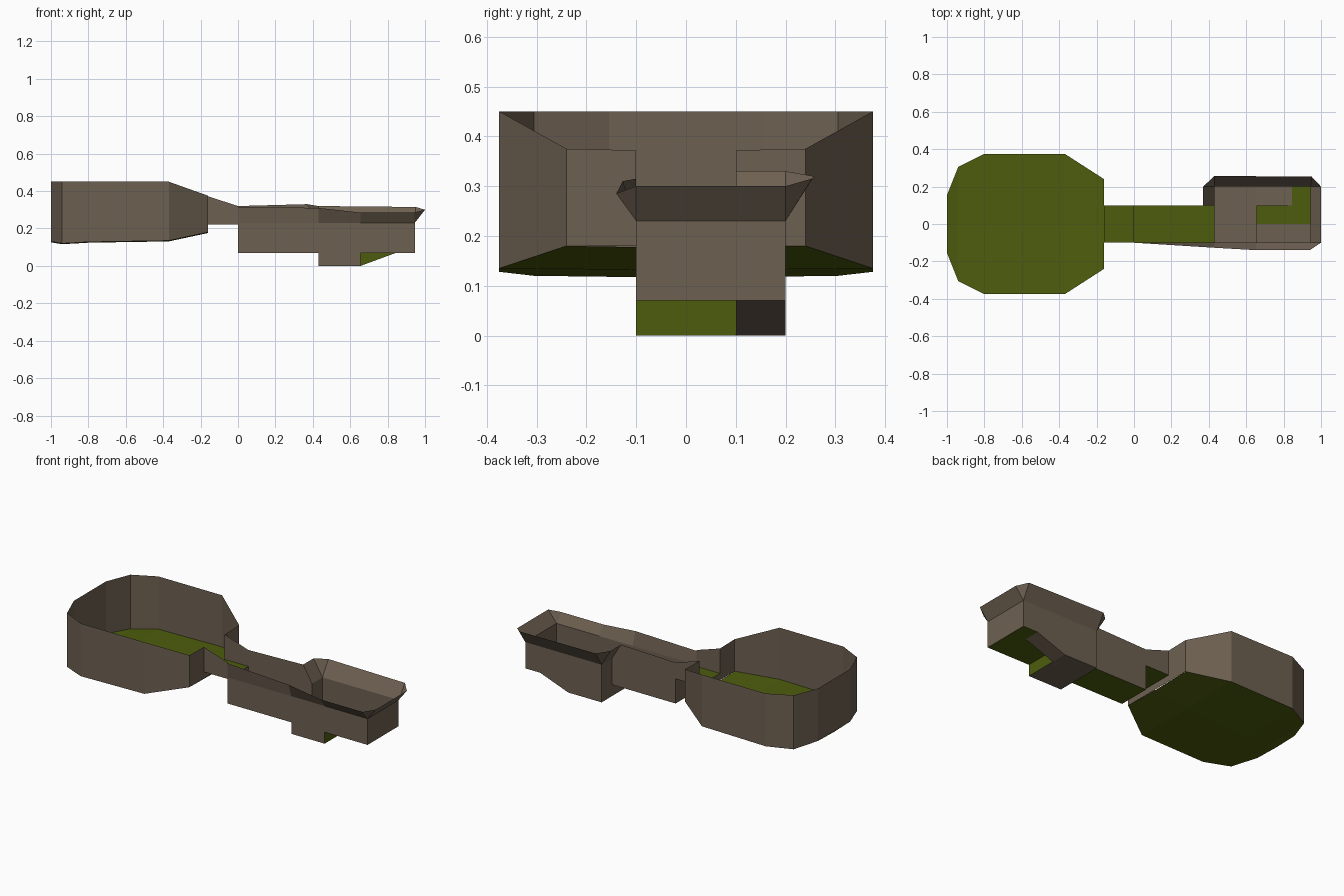
import bpy

if "Cube" in bpy.data.objects:
    bpy.data.objects.remove(bpy.data.objects["Cube"])


def material(name, rgb):
    m = bpy.data.materials.new(name)
    m.diffuse_color = (*rgb, 1)
    m.use_nodes = True
    m.node_tree.nodes["Principled BSDF"].inputs["Base Color"].default_value = m.diffuse_color
    return m


STONE = material("brown stone", (0.155, 0.118, 0.083))
MOSS = material("moss green", (0.075, 0.108, 0.004))


def sheet(name, mat, *rows):
    """Loft a surface through rows of points; all rows have equal length."""
    n = len(rows[0])
    verts = [p for row in rows for p in row]
    faces = [(r * n + i, r * n + i + 1, (r + 1) * n + i + 1, (r + 1) * n + i)
             for r in range(len(rows) - 1) for i in range(n - 1)]
    me = bpy.data.meshes.new(name)
    me.from_pydata(verts, [], faces)
    me.materials.append(mat)
    me.validate()
    me.update()
    ob = bpy.data.objects.new(name, me)
    bpy.context.collection.objects.link(ob)
    return ob


def poly(name, mat, pts):
    me = bpy.data.meshes.new(name)
    me.from_pydata(pts, [], [tuple(range(len(pts)))])
    me.materials.append(mat)
    me.update()
    ob = bpy.data.objects.new(name, me)
    bpy.context.collection.objects.link(ob)


def flat(name, mat, x0, x1, y0, y1, z):
    poly(name, mat, [(x0, y0, z), (x1, y0, z), (x1, y1, z), (x0, y1, z)])


def riser(name, mat, x, y0, y1, z0, z1):
    poly(name, mat, [(x, y0, z0), (x, y1, z0), (x, y1, z1), (x, y0, z1)])


# Arena: stations of x, half width, floor height, rim height
ARENA = [(-1.0, .155, .13, .45), (-.94, .305, .12, .45), (-.8, .375, .128, .45),
         (-.37, .375, .135, .45), (-.16, .24, .18, .375)]
sheet("arena_floor", MOSS, *[[(x, w * k, z - .004 * (k == 0)) for k in (-1, 0, 1)]
                             for x, w, z, t in ARENA])
riser("arena_end_wall", STONE, -1.0, -.155, .155, .13, .45)
for s, side in ((-1, "front"), (1, "back")):
    sheet("arena_wall_" + side, STONE,
          [(x, s * w, z) for x, w, z, t in ARENA] + [(-.16, s * .1, .18)],
          [(x, s * w, t) for x, w, z, t in ARENA] + [(-.16, s * .1, .372)])
    # Passage side walls
    sheet("passage_wall_" + side, STONE,
          [(-.16, s * .1, .22), (0, s * .1, .22)],
          [(-.16, s * .1, .372), (0, s * .1, .32)])

# Passage and corridor floors with steps
riser("arena_step", STONE, -.16, -.1, .1, .18, .22)
flat("passage_floor", MOSS, -.16, 0, -.1, .1, .22)
riser("passage_step", STONE, 0, -.1, .1, .07, .22)
flat("corridor_floor", MOSS, 0, .43, -.1, .1, .07)

# Corridor walls
sheet("corridor_back_wall", STONE,
      [(0, .1, .07), (.43, .1, .07), (.43, .1, .07)],
      [(0, .1, .23), (.37, .1, .23), (.43, .1, .23)],
      [(0, .1, .32), (.37, .1, .33), (.43, .1, .23)])
sheet("corridor_front_wall", STONE,
      [(0, -.1, .07), (.43, -.1, .07)],
      [(0, -.1, .23), (.43, -.1, .23)],
      [(0, -.1, .315), (.43, -.127, .31)])

# Pit, steps and ramp
flat("pit_floor", STONE, .43, .655, -.1, .2, 0)
riser("pit_step", STONE, .43, -.1, .1, 0, .07)
riser("pit_side_wall", STONE, .43, .1, .2, 0, .23)
riser("platform_step", MOSS, .655, -.1, .1, 0, .07)
poly("ramp", STONE, [(.655, .1, 0), (.845, .1, .07), (.845, .2, .07), (.655, .2, 0)])
poly("ramp_side", MOSS, [(.655, .1, 0), (.845, .1, .07), (.655, .1, .07)])
flat("platform_floor", MOSS, .655, .945, -.1, .1, .07)
flat("ramp_landing", MOSS, .845, .945, .1, .2, .07)
flat("platform_paving", STONE, .655, .945, -.1, 0, .074)

# Room walls: lower edge follows pit, ramp and platform
sheet("room_back_wall", STONE,
      [(.43, .2, 0), (.655, .2, 0), (.845, .2, .07), (.945, .2, .07)],
      [(x, .2, .23) for x in (.43, .655, .845, .945)])
poly("room_front_wall", STONE,
     [(.43, -.1, 0), (.655, -.1, 0), (.655, -.1, .07), (.945, -.1, .07),
      (.945, -.1, .23), (.43, -.1, .23)])
riser("room_end_wall", STONE, .945, -.1, .2, .07, .23)

# Flared rim running round the room
sheet("flared_rim", STONE,
      [(.43, -.1, .23), (.655, -.1, .23), (.945, -.1, .23), (.945, -.1, .23),
       (.945, .2, .23), (.945, .2, .23), (.43, .2, .23), (.43, .2, .23), (.43, .1, .23)],
      [(.43, -.127, .31), (.655, -.14, .285), (.94, -.14, .285), (1.0, -.1, .30),
       (1.0, .2, .30), (.95, .253, .315), (.43, .257, .32), (.37, .2, .33), (.37, .1, .33)])
